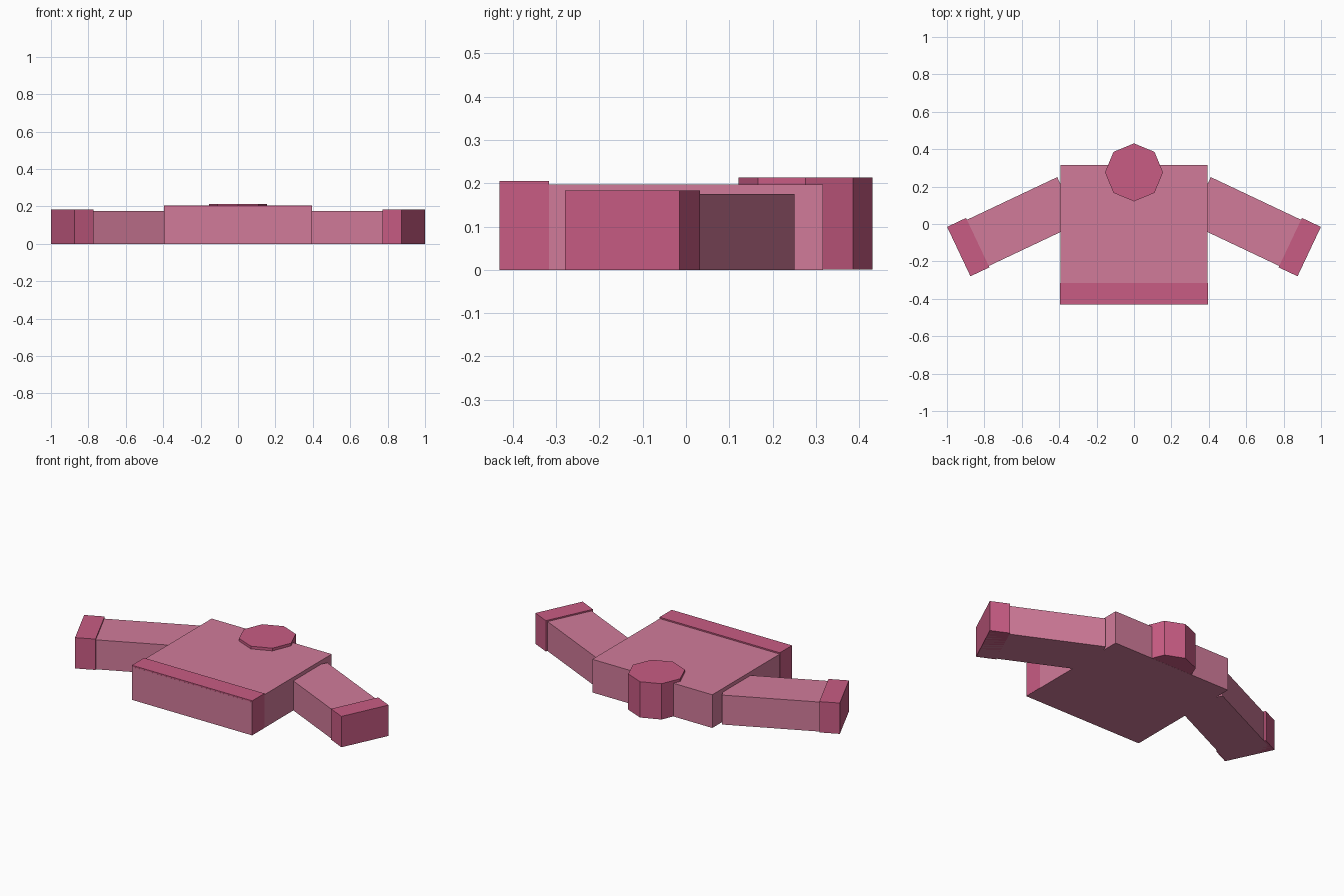
import bpy
import math
from mathutils import Matrix, Vector

if "Cube" in bpy.data.objects:
    bpy.data.objects.remove(bpy.data.objects["Cube"])


def material(name, rgb):
    m = bpy.data.materials.new(name)
    m.diffuse_color = (*rgb, 1.0)
    m.use_nodes = True
    m.node_tree.nodes["Principled BSDF"].inputs["Base Color"].default_value = m.diffuse_color
    return m


LIGHT_PINK = material("light_pink", (0.64, 0.198, 0.323))
ROSE_PINK = material("rose_pink", (0.58, 0.107, 0.23))


def box(name, lo, hi, mat, transform=Matrix.Identity(4)):
    """Box between two corners, with an optional transform baked in."""
    bpy.ops.mesh.primitive_cube_add(size=1)
    ob = bpy.context.object
    ob.name = name
    lo, hi = Vector(lo), Vector(hi)
    size = Matrix.Diagonal((*(hi - lo), 1.0))
    ob.data.transform(transform @ Matrix.Translation((lo + hi) / 2) @ size)
    ob.data.materials.append(mat)
    return ob


# Body panel and the slightly raised hem band along its front end
box("body", (-0.394, -0.431, 0), (0.394, 0.316, 0.197), LIGHT_PINK)
box("hem", (-0.395, -0.4305, 0.0005), (0.395, -0.316, 0.205), ROSE_PINK)

# Sleeves and cuffs, laid out along a slanted axis and mirrored
slant = Matrix.Rotation(math.radians(-25.3), 4, 'Z')
for label, side in (("right", 1), ("left", -1)):
    sleeve = box(label + "_sleeve", (0.264, 0.129, 0), (0.905, 0.402, 0.175),
                 LIGHT_PINK, slant)
    cuff = box(label + "_cuff", (0.798, 0.121, 0), (0.910, 0.413, 0.183),
               ROSE_PINK, slant)
    if side < 0:
        for ob in (sleeve, cuff):
            ob.data.transform(Matrix.Diagonal((-1, 1, 1, 1)))
            ob.data.flip_normals()

# Eight-sided collar
bpy.ops.mesh.primitive_cylinder_add(vertices=8, radius=0.155, depth=0.2125,
                                    location=(0, 0.276, 0.10675))
collar = bpy.context.object
collar.name = "collar"
collar.data.materials.append(ROSE_PINK)
